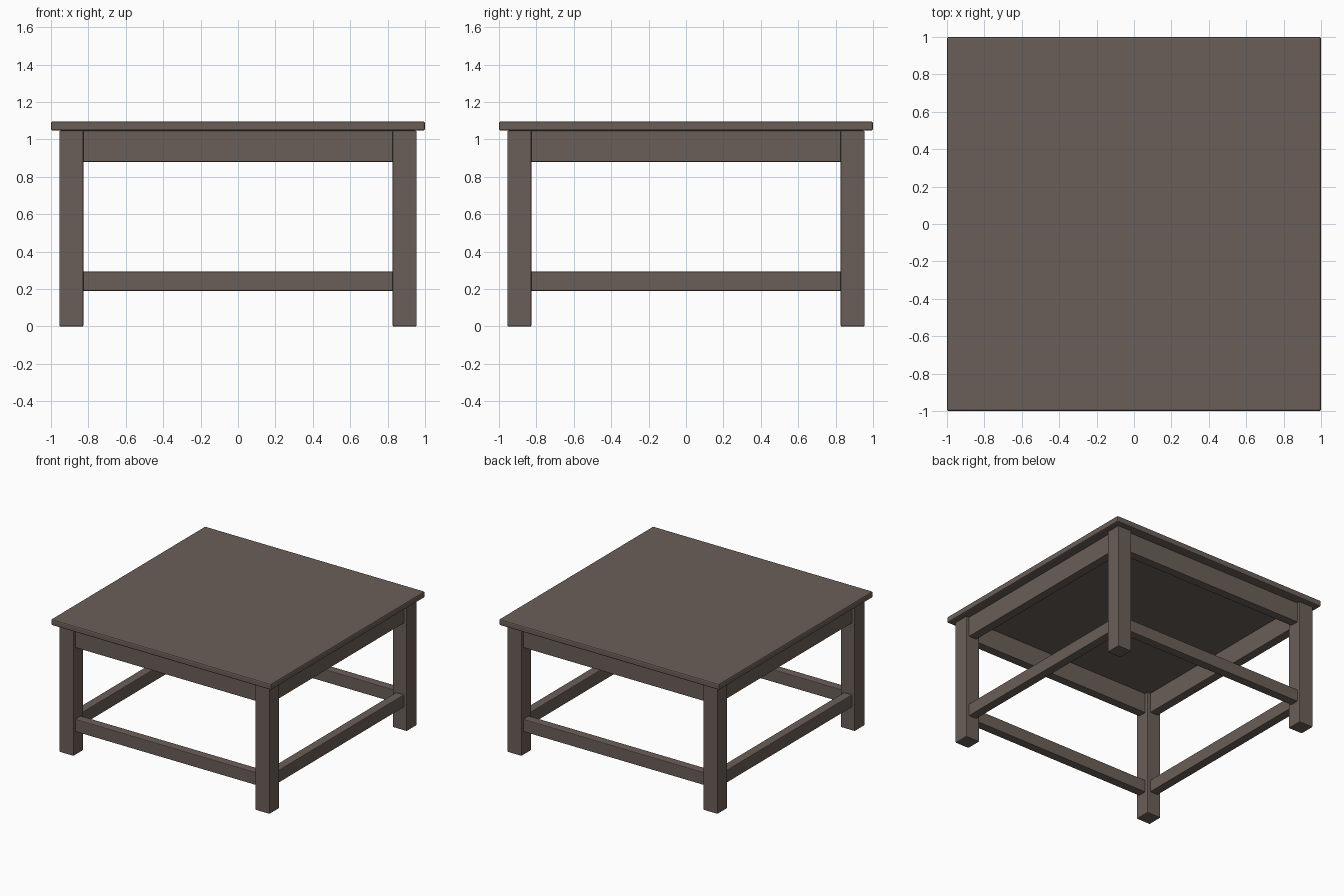
import bpy

if "Cube" in bpy.data.objects:
    bpy.data.objects.remove(bpy.data.objects["Cube"])

# One dark wood colour
wood = bpy.data.materials.new("dark_brown_wood")
wood.diffuse_color = (0.147, 0.114, 0.098, 1)
wood.use_nodes = True
wood.node_tree.nodes["Principled BSDF"].inputs["Base Color"].default_value = wood.diffuse_color


def box(name, x, y, z, bevel):
    """Lightly bevelled box spanning the (min, max) ranges x, y, z."""
    bpy.ops.mesh.primitive_cube_add(size=1, location=[sum(r) / 2 for r in (x, y, z)])
    ob = bpy.context.object
    ob.name = name
    ob.scale = [r[1] - r[0] for r in (x, y, z)]
    bpy.ops.object.transform_apply(location=False, rotation=False, scale=True)
    mod = ob.modifiers.new("soft_edges", 'BEVEL')
    mod.width = bevel
    mod.segments = 2
    ob.data.materials.append(wood)
    return ob


LEG_IN, LEG_OUT = 0.827, 0.955      # leg faces
RAIL_IN, RAIL_OUT = 0.855, 0.928    # rail faces, set back from the legs
TOP_Z, HEIGHT = 1.047, 1.097

# Table top
box("table_top", (-1, 1), (-1, 1), (TOP_Z, HEIGHT), 0.01)

# Four square legs
for sx, nx in ((-1, "left"), (1, "right")):
    for sy, ny in ((-1, "front"), (1, "back")):
        box(f"{ny}_{nx}_leg", sorted((sx * LEG_IN, sx * LEG_OUT)),
            sorted((sy * LEG_IN, sy * LEG_OUT)), (0, TOP_Z), 0.006)

# Aprons under the top and stretchers near the floor
span = (-LEG_IN - 0.01, LEG_IN + 0.01)
for part, z in (("apron", (0.88, TOP_Z)), ("stretcher", (0.19, 0.293))):
    for s, along_x, along_y in ((-1, "front", "left"), (1, "back", "right")):
        across = sorted((s * RAIL_IN, s * RAIL_OUT))
        box(f"{along_x}_{part}", span, across, z, 0.005)
        box(f"{along_y}_{part}", across, span, z, 0.005)
